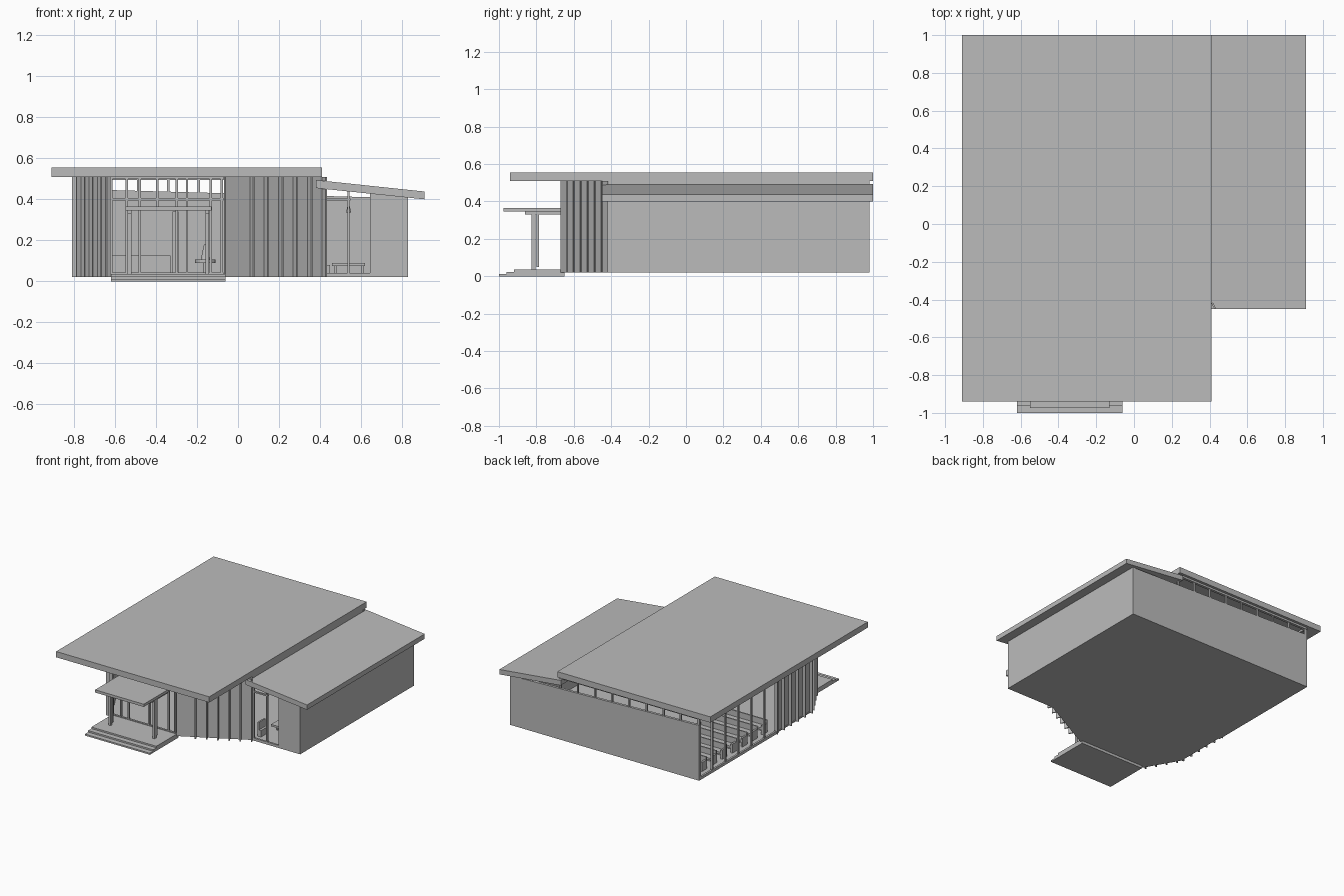
import bpy, bmesh, math
from mathutils import Vector

cube = bpy.data.objects.get("Cube")
if cube:
    bpy.data.objects.remove(cube, do_unlink=True)

grey = bpy.data.materials.new("plain_grey")
grey.use_nodes = True
grey.diffuse_color = (0.5, 0.5, 0.5, 1)
bsdf = next(n for n in grey.node_tree.nodes if n.type == 'BSDF_PRINCIPLED')
bsdf.inputs["Base Color"].default_value = (0.5, 0.5, 0.5, 1)
bsdf.inputs["Roughness"].default_value = 0.8


def finish(name, bm):
    bmesh.ops.recalc_face_normals(bm, faces=bm.faces)
    mesh = bpy.data.meshes.new(name)
    bm.to_mesh(mesh)
    bm.free()
    mesh.materials.append(grey)
    obj = bpy.data.objects.new(name, mesh)
    bpy.context.collection.objects.link(obj)
    return obj


def prism(name, points, sweep):
    """Extrude a flat outline along a vector."""
    bm = bmesh.new()
    face = bm.faces.new([bm.verts.new(p) for p in points])
    new = bmesh.ops.extrude_face_region(bm, geom=[face])["geom"]
    verts = [v for v in new if isinstance(v, bmesh.types.BMVert)]
    bmesh.ops.translate(bm, verts=verts, vec=sweep)
    return finish(name, bm)


def box(name, x0, x1, y0, y1, z0, z1):
    return prism(name, [(x0, y0, z0), (x1, y0, z0), (x1, y1, z0), (x0, y1, z0)],
                 (0, 0, z1 - z0))


def wall(name, a, b, z0, z1, thick=0.02):
    """Upright slab between two plan points, thickened to the left of a-b."""
    a, b = Vector((*a, z0)), Vector((*b, z0))
    d = (b - a).normalized()
    n = Vector((-d.y, d.x, 0)) * thick
    return prism(name, [a, b, b + n, a + n], (0, 0, z1 - z0))


def fins(name, a, b, count, depth, first=0.0):
    """Blades standing out square from the facade a-b, on its right side."""
    a, b = Vector(a), Vector(b)
    d = (b - a).normalized()
    out = Vector((d.y, -d.x)) * depth
    for i in range(count):
        p = a.lerp(b, first + (1 - first) * i / (count - 1))
        wall(f"{name}_{i + 1}", p, p + out, BASE, SOFFIT, 0.009)


def cylinder(name, x, y, z0, z1, r, r_top=None):
    bm = bmesh.new()
    bmesh.ops.create_cone(bm, cap_ends=True, segments=12, radius1=r,
                          radius2=r if r_top is None else r_top, depth=z1 - z0)
    bmesh.ops.translate(bm, verts=bm.verts, vec=(x, y, (z0 + z1) / 2))
    return finish(name, bm)


BASE, FLOOR, SOFFIT = 0.02, 0.03, 0.51
plan = [(0.83, 0.98), (0.83, -0.42), (0.41, -0.42), (-0.06, -0.66),
        (-0.64, -0.66), (-0.79, -0.41), (-0.79, 0.98)]
prism("floor_slab", [(x, y, BASE) for x, y in plan], (0, 0, FLOOR - BASE))

# Roofs: high flat slab and sloping side slab
box("main_roof", -0.91, 0.41, -0.94, 1.0, SOFFIT, 0.555)
prism("side_roof", [(0.38, -0.45, 0.455), (0.91, -0.45, 0.40),
                    (0.91, -0.45, 0.438), (0.38, -0.45, 0.494)], (0, 1.45, 0))

# Solid walls
prism("back_wall", [(-0.80, 0.98, BASE), (0.83, 0.98, BASE),
                    (0.83, 0.98, 0.405), (-0.80, 0.98, 0.45)], (0, -0.02, 0))
box("side_wall", 0.81, 0.83, -0.42, 0.98, BASE, 0.408)
prism("side_front_wall", [(0.65, -0.42, BASE), (0.83, -0.42, BASE),
                          (0.83, -0.42, 0.41), (0.65, -0.42, 0.428)], (0, 0.02, 0))
wall("angled_front_wall", (-0.06, -0.67), (0.41, -0.42), BASE, SOFFIT)
wall("angled_corner_wall", (-0.79, -0.41), (-0.64, -0.67), BASE, SOFFIT)
wall("left_wall", (-0.785, 0.0), (-0.785, -0.41), BASE, SOFFIT)

# Facade fins
fins("front_fin", (-0.06, -0.67), (0.41, -0.42), 6, 0.035, 0.25)
fins("corner_fin", (-0.77, -0.44), (-0.65, -0.65), 4, 0.025)
fins("left_fin", (-0.785, 0.03), (-0.785, -0.40), 6, 0.025)

# Clerestory along the back and above the side roof
for i in range(9):
    x = -0.79 + i * 0.148
    box(f"back_mullion_{i + 1}", x, x + 0.012, 0.965, 0.977, 0.42, SOFFIT)
box("back_head_rail", -0.8, 0.41, 0.96, 0.98, 0.495, SOFFIT)
box("roof_step_beam", 0.385, 0.405, -0.42, 0.98, 0.47, SOFFIT)

# Open glazed left side
for i in range(7):
    y = i * 0.161
    box(f"left_mullion_{i + 1}", -0.80, -0.785, y, y + 0.012, BASE, SOFFIT)
box("left_sill", -0.80, -0.785, 0, 0.98, BASE, 0.042)
box("left_head", -0.80, -0.785, 0, 0.98, 0.495, SOFFIT)

# Entrance screen
for i, x in enumerate((-0.625, -0.55, -0.485, -0.40, -0.305, -0.255, -0.14, -0.085)):
    low = 0.36 if i == 3 else BASE
    box(f"entrance_mullion_{i + 1}", x, x + 0.012, -0.67, -0.655, low, SOFFIT)
for i, z in enumerate((0.03, 0.395, 0.498)):
    box(f"entrance_rail_{i + 1}", -0.625, -0.07, -0.67, -0.655, z, z + 0.012)

# Porch canopy, posts and steps
box("porch_canopy", -0.55, -0.13, -0.975, -0.67, 0.345, 0.366)
for side, x in (("left", -0.15), ("right", -0.53)):
    box(f"{side}_porch_post", x - 0.009, x + 0.009, -0.825, -0.805, 0.03, 0.345)
    box(f"{side}_porch_strut", x - 0.006, x + 0.006, -0.80, -0.785, 0.05, 0.345)
    box(f"{side}_porch_beam", x - 0.009, x + 0.009, -0.86, -0.67, 0.33, 0.345)
for i in range(3):
    box(f"porch_step_{i + 1}", -0.62, -0.06, -1.0 + i * 0.04, -0.65,
        i * 0.012, (i + 1) * 0.012)

# Glazing frame of the side wing
for i, x in enumerate((0.42, 0.535, 0.645)):
    box(f"side_window_post_{i + 1}", x, x + 0.01, -0.42, -0.405, BASE, 0.44)
box("side_window_sill", 0.42, 0.65, -0.42, -0.405, BASE, 0.04)
box("side_window_rail", 0.42, 0.55, -0.42, -0.405, 0.395, 0.405)

# Bench rows inside
for i in range(7):
    y = 0.06 + i * 0.125
    box(f"bench_seat_{i + 1}", -0.74, -0.33, y, y + 0.05, 0.065, 0.08)
    box(f"bench_back_{i + 1}", -0.74, -0.33, y - 0.01, y, FLOOR, 0.125)
    for x in (-0.74, -0.345):
        box(f"bench_end_{i + 1}", x, x + 0.015, y, y + 0.05, FLOOR, 0.10)

# Other indoor pieces
box("inner_pier", -0.32, -0.29, -0.1, -0.07, FLOOR, 0.34)
cylinder("entrance_table_leg", -0.16, -0.35, FLOOR, 0.09, 0.012)
cylinder("entrance_table_top", -0.16, -0.35, 0.09, 0.105, 0.05)
cylinder("table_vase", -0.16, -0.35, 0.105, 0.18, 0.022, 0.006)
box("wing_low_table", 0.46, 0.62, -0.25, -0.13, 0.075, 0.09)
for x in (0.47, 0.60):
    box("wing_table_leg", x, x + 0.012, -0.20, -0.18, FLOOR, 0.075)
box("wing_armchair_seat", 0.42, 0.45, -0.36, -0.28, FLOOR, 0.08)
box("wing_armchair_back", 0.42, 0.432, -0.36, -0.28, 0.08, 0.14)
cylinder("wing_lamp_cord", 0.54, -0.2, 0.36, 0.44, 0.003)
cylinder("wing_lamp_shade", 0.54, -0.2, 0.335, 0.365, 0.012, 0.006)
